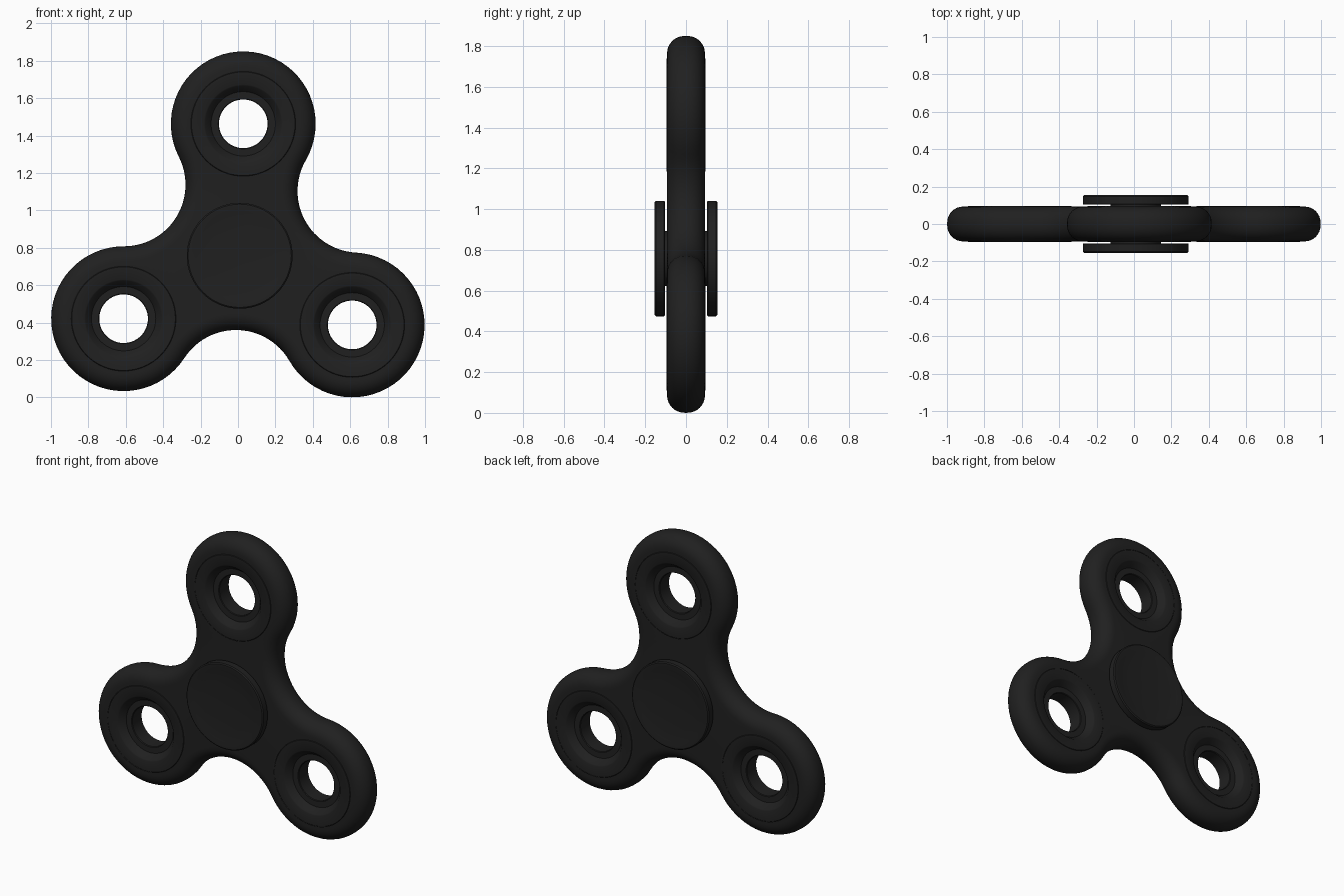
import bpy
import bmesh
from math import sin, cos, pi, radians, atan2, hypot
from mathutils import Vector

cube = bpy.data.objects.get("Cube")
if cube:
    bpy.data.objects.remove(cube, do_unlink=True)

HUB = Vector((0.009, 0, 0.757))   # spinner axis position
TILT = radians(88.45)             # direction of the upper arm
ARM = 0.706                       # hub to lobe centre
LOBE_R = 0.387
WAIST = 0.397                     # hub to the narrowest point between lobes
HALF = 0.093                      # half thickness of the body
EDGE = 0.085                      # rounding of the rim
RING_R = 0.28

black = bpy.data.materials.new("matte_black")
black.use_nodes = True
colour = (0.0145, 0.0145, 0.0145, 1)
black.diffuse_color = colour
bsdf = black.node_tree.nodes["Principled BSDF"]
bsdf.inputs["Base Color"].default_value = colour
bsdf.inputs["Roughness"].default_value = 0.6


def polar(r, a):
    return Vector((r * cos(a), r * sin(a), 0))


def finish(name, bm, offset=Vector()):
    """Stand the flat part upright at the hub and shade it."""
    bmesh.ops.recalc_face_normals(bm, faces=bm.faces)
    mesh = bpy.data.meshes.new(name)
    bm.to_mesh(mesh)
    bm.free()
    mesh.materials.append(black)
    ob = bpy.data.objects.new(name, mesh)
    bpy.context.collection.objects.link(ob)
    ob.location = HUB + Vector((offset.x, 0, offset.y))
    ob.rotation_euler.x = pi / 2
    bpy.ops.object.select_all(action='DESELECT')
    ob.select_set(True)
    bpy.context.view_layer.objects.active = ob
    bpy.ops.object.shade_smooth_by_angle(angle=radians(35))
    return ob


def bridge(bm, a, b):
    n = len(a)
    for i in range(n):
        j = (i + 1) % n
        bm.faces.new((a[i], a[j], b[j], b[i]))


def lathe(name, profile, offset=Vector(), closed=False, steps=64):
    """Revolve (radius, height) points; open profiles get end caps."""
    bm = bmesh.new()
    rings = [[bm.verts.new(polar(r, 2 * pi * i / steps) + Vector((0, 0, z)))
              for i in range(steps)] for r, z in profile]
    for a, b in zip(rings, rings[1:]):
        bridge(bm, a, b)
    if closed:
        bridge(bm, rings[-1], rings[0])
    else:
        bm.faces.new(rings[0])
        bm.faces.new(rings[-1])
    return finish(name, bm, offset)


# Fillet circle that touches two neighbouring lobes and the waist
fillet = ((ARM**2 - ARM * WAIST + WAIST**2 - LOBE_R**2)
          / (ARM + 2 * LOBE_R - 2 * WAIST))
fillet_dist = WAIST + fillet
to_fillet = polar(fillet_dist, pi / 3) - polar(ARM, 0)
swing = atan2(to_fillet.y, to_fillet.x)
lobe_angles = [TILT + k * 2 * pi / 3 for k in range(3)]


def outline(inset):
    """Three lobe arcs joined by three hollow arcs."""
    pts = []
    for a in lobe_angles:
        for i in range(41):
            t = a - swing + 2 * swing * i / 40
            pts.append(polar(ARM, a) + polar(LOBE_R - inset, t))
        start, mid = a + swing + pi, a + 4 * pi / 3
        for i in range(1, 24):
            t = start + 2 * (mid - start) * i / 24
            pts.append(polar(fillet_dist, a + pi / 3) + polar(fillet + inset, t))
    return pts


# Body: rounded rim plus flat faces with three openings
bm = bmesh.new()
loops = []
for side in (-1, 1):
    for i in range(9):
        t = pi / 2 * (8 - i if side < 0 else i) / 8
        z = side * (HALF - EDGE + EDGE * sin(t))
        loops.append([bm.verts.new(p + Vector((0, 0, z)))
                      for p in outline(EDGE * (1 - cos(t)))])
for a, b in zip(loops, loops[1:]):
    bridge(bm, a, b)
for rim, z in ((loops[0], -HALF), (loops[-1], HALF)):
    edges = [bm.edges.get((v, rim[(i + 1) % len(rim)])) for i, v in enumerate(rim)]
    for a in lobe_angles:
        hole = [bm.verts.new(polar(ARM, a) + polar(RING_R, 2 * pi * i / 64)
                             + Vector((0, 0, z))) for i in range(64)]
        edges += [bm.edges.new((v, hole[(i + 1) % 64])) for i, v in enumerate(hole)]
    bmesh.ops.triangle_fill(bm, use_beauty=True, use_dissolve=False, edges=edges,
                            normal=(0, 0, 1 if z > 0 else -1))
finish("body", bm)

# Ring inserts with a sloped recess and a through hole
half_ring = [(RING_R, 0.091), (RING_R - 0.003, 0.095), (0.21, 0.095),
             (0.203, 0.091), (0.172, 0.052), (0.134, 0.052), (0.13, 0.048)]
ring = half_ring + [(r, -z) for r, z in reversed(half_ring)]
for name, a in zip(("upper", "right", "left"), lobe_angles):
    lathe(name + "_lobe_ring", ring, polar(ARM, a), closed=True)

# Centre spindle and the two dished finger caps
lathe("spindle", [(0.135, -0.12), (0.135, 0.12)])
cap = [(0.278, 0.103), (0.283, 0.107), (0.283, 0.148), (0.276, 0.154),
       (0.262, 0.154), (0.235, 0.149), (0.17, 0.144), (0.08, 0.141), (0.02, 0.14)]
for name, side in (("front_cap", 1), ("back_cap", -1)):
    lathe(name, [(r, side * z) for r, z in cap])
